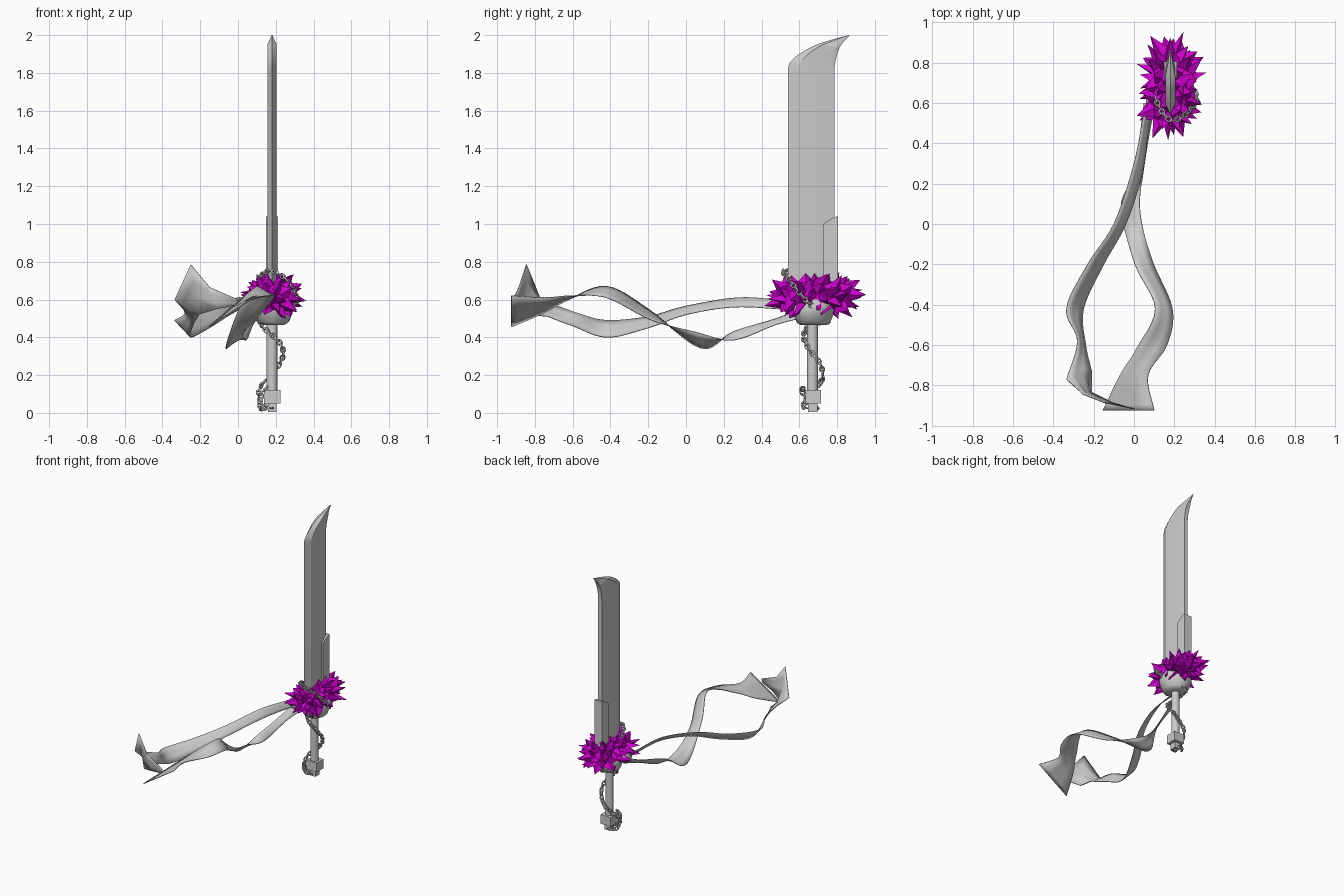
import bpy, bmesh, math, random
from mathutils import Vector, Matrix

if "Cube" in bpy.data.objects:
    bpy.data.objects.remove(bpy.data.objects["Cube"])

random.seed(4)
CX, CY = 0.18, 0.67      # handle axis


def material(name, rgb):
    m = bpy.data.materials.new(name)
    m.diffuse_color = (*rgb, 1)
    m.use_nodes = True
    m.node_tree.nodes["Principled BSDF"].inputs["Base Color"].default_value = m.diffuse_color
    return m


GREY = material("steel grey", (0.6, 0.6, 0.6))
PURPLE = material("purple fur", (0.62, 0.0, 0.62))


def finish(name, bm, mat, smooth=None):
    bmesh.ops.recalc_face_normals(bm, faces=bm.faces)
    me = bpy.data.meshes.new(name)
    bm.to_mesh(me)
    bm.free()
    ob = bpy.data.objects.new(name, me)
    bpy.context.collection.objects.link(ob)
    me.materials.append(mat)
    if smooth:
        bpy.ops.object.select_all(action='DESELECT')
        ob.select_set(True)
        bpy.context.view_layer.objects.active = ob
        bpy.ops.object.shade_smooth_by_angle(angle=math.radians(smooth))
    return ob


def loft(name, rings, mat, closed=True, smooth=None):
    """Skin a list of equal-sized rings; closed rings get end caps."""
    bm = bmesh.new()
    rows = [[bm.verts.new(p) for p in r] for r in rings]
    n = len(rows[0])
    for a, b in zip(rows, rows[1:]):
        for i in range(n if closed else n - 1):
            j = (i + 1) % n
            bm.faces.new((a[i], a[j], b[j], b[i]))
    if closed:
        bm.faces.new(rows[0])
        bm.faces.new(rows[-1])
    return finish(name, bm, mat, smooth)


def box(name, lo, hi):
    x0, y0, z0 = lo
    x1, y1, z1 = hi
    return loft(name, [[(x0, y0, z), (x1, y0, z), (x1, y1, z), (x0, y1, z)] for z in (z0, z1)], GREY)


def ellipse(cx, cy, z, rx, ry, n=16, wave=0.0):
    return [(cx + rx * math.cos(t), cy + ry * math.sin(t), z + wave * math.sin(2 * t + 0.6))
            for t in (2 * math.pi * i / n for i in range(n))]


def spline(pts, steps):
    """Catmull-Rom curve through the points."""
    p = [Vector(q) for q in pts]
    p = [2 * p[0] - p[1]] + p + [2 * p[-1] - p[-2]]
    out = []
    for a, b, c, d in zip(p, p[1:], p[2:], p[3:]):
        for i in range(steps):
            t = i / steps
            out.append(0.5 * (2 * b + (c - a) * t + (2 * a - 5 * b + 4 * c - d) * t * t
                              + (3 * b - a - 3 * c + d) * t ** 3))
    return out + [p[-2]]


# Blade: sharp front edge, wide bevel, flat spine, swept tip
front = [(0, .54, 1.82), (0, .55, 1.855), (0, .60, 1.90), (0, .68, 1.945), (0, .77, 1.975), (0, .862, 2.0)]
back = [(0, .785, 1.80), (0, .787, 1.83), (0, .795, 1.88), (0, .81, 1.925), (0, .83, 1.96), (0, .866, 1.998)]
edges = [(Vector((0, .54, .55)), Vector((0, .785, .55)))] + list(zip(spline(front, 4), spline(back, 4)))
rings = []
for f, b in edges:
    k = min(1, (b - f).length / 0.12 + 0.05)
    def at(t, x):
        return f.lerp(b, t) + Vector((CX + x * k, 0, 0))
    rings.append([at(0, 0), at(.22, .025), at(.85, .021), at(1, .015),
                  at(1, -.015), at(.85, -.021), at(.22, -.025)])
loft("blade", rings, GREY, smooth=12)

# Spine brace with slanted top
side = [(.725, .55), (.806, .55), (.806, 1.04), (.785, 1.037), (.725, 1.0)]
loft("spine_brace", [[(x, y, z) for y, z in side] for x in (CX - .032, CX + .032)], GREY)

# Handle and pommel
loft("handle", [ellipse(CX, CY, z, .029, .029, 14) for z in (.10, .52)], GREY, smooth=40)
box("pommel_block", (.138, .632, .05), (.225, .715, .12))
box("pommel_foot", (.158, .645, .005), (.205, .695, .05))

# Cloth wrap below the fur, with a knot where the ribbons leave
loft("cloth_wrap", [ellipse(.185, .675, z, rx, ry, 20, wv) for z, rx, ry, wv in
                    ((.465, .06, .07, 0), (.48, .085, .088, .005), (.52, .103, .102, .012),
                     (.56, .113, .122, .018), (.60, .09, .11, .01))], GREY, smooth=50)
bm = bmesh.new()
bmesh.ops.create_icosphere(bm, subdivisions=2, radius=1, matrix=Matrix.Translation((.092, .60, .56))
                           @ Matrix.Diagonal((.035, .07, .045, 1)))
finish("cloth_knot", bm, GREY, 60)

# Two flowing ribbons, each given by its pair of edges
upper = [((.05, .60, .585), (.10, .60, .54)), ((.04, .50, .595), (.075, .49, .55)),
         ((-.005, .28, .61), (.04, .25, .56)),
         ((-.10, 0, .565), (-.04, 0, .52)), ((-.23, -.2, .51), (-.15, -.2, .45)),
         ((-.335, -.42, .49), (-.25, -.42, .40)), ((-.28, -.58, .53), (-.24, -.6, .46)),
         ((-.335, -.77, .60), (-.21, -.73, .51))]
lower = [((.05, .60, .55), (.11, .60, .50)), ((.035, .48, .50), (.08, .47, .465)),
         ((0, .25, .43), (.045, .25, .385)),
         ((-.065, .08, .342), (.03, .06, .425)), ((.005, -.2, .55), (.09, -.18, .49)),
         ((.105, -.42, .67), (.19, -.42, .61)), ((.01, -.62, .60), (.165, -.6, .62)),
         ((-.07, -.75, .53), (.07, -.75, .61)), ((-.155, -.925, .455), (.10, -.925, .62))]
# pointed flare that closes the upper ribbon
flare = [((-.25, -.845, .785), (-.21, -.835, .52)), ((-.15, -.885, .665), (-.11, -.885, .55)),
         ((0, -.915, .60), (-.01, -.915, .57))]
for name, pairs, tail in (("upper_ribbon", upper, flare), ("lower_ribbon", lower, [])):
    left = spline([p[0] for p in pairs], 6) + [Vector(p[0]) for p in tail]
    right = spline([p[1] for p in pairs], 6) + [Vector(p[1]) for p in tail]
    ob = loft(name, [[a.lerp(b, t / 3) for t in range(4)] for a, b in zip(left, right)], GREY, False, 60)
    mod = ob.modifiers.new("thickness", 'SOLIDIFY')
    mod.thickness = 0.005
    mod.offset = 0

# Fur collar: faceted core covered in broad leaf-like spikes
C = Vector((.183, .683, .62))
R = Vector((.094, .185, .085))


def shell(d):
    """Point on a boxy ellipsoid in direction d."""
    k = (abs(d.x) ** 3 + abs(d.y) ** 3 + abs(d.z) ** 3) ** (1 / 3)
    return Vector(d[i] / k * R[i] for i in range(3))


bm = bmesh.new()
bmesh.ops.create_icosphere(bm, subdivisions=2, radius=1)
for v in bm.verts:
    v.co = C + shell(v.co.normalized()) * random.uniform(.9, 1.06)
N = 74
for i in range(N):
    z = 1 - 2 * (i + .5) / N
    t = i * 2.39996
    d = Vector((math.sqrt(1 - z * z) * math.cos(t), math.sqrt(1 - z * z) * math.sin(t), z))
    p = shell(d)
    out = Vector(p[k] / R[k] ** 1.4 for k in range(3)).normalized()
    out = (out + Vector((random.uniform(-.4, .4), random.uniform(-.4, .4), random.uniform(-.2, .4)))).normalized()
    length = random.uniform(.07, .105) * (1 - .4 * abs(out.z)) * (1 + .25 * abs(d.y))
    u = out.orthogonal().normalized()
    w = out.cross(u)
    base = C + p * .86
    a0 = random.uniform(0, 3)
    foot = [bm.verts.new(base + (u * math.cos(a0 + k * math.pi / 2)
                                 + w * math.sin(a0 + k * math.pi / 2)) * (.05, .03)[k % 2]) for k in range(4)]
    tip = bm.verts.new(base + out * length)
    for k in range(4):
        bm.faces.new((foot[k], foot[(k + 1) % 4], tip))
    bm.faces.new(foot[::-1])
finish("fur_collar", bm, PURPLE)


# Chains: alternating oval links spaced along a path
def chain(name, path, pitch=0.024):
    pts = spline(path, 24)
    spots, run = [], 0.0
    for a, b in zip(pts, pts[1:]):
        run += (b - a).length
        if run >= pitch:
            spots.append((b, (b - a).normalized()))
            run = 0.0
    bm = bmesh.new()
    for i, (p, d) in enumerate(spots):
        u = d.orthogonal().normalized()
        u = Matrix.Rotation(math.pi / 4 + (i % 2) * math.pi / 2, 3, d) @ u
        w = d.cross(u)
        rows = []
        for k in range(8):
            t = 2 * math.pi * (k + .5) / 8
            radial = d * math.cos(t) * 1.35 + u * math.sin(t)
            rows.append([bm.verts.new(p + radial * (.0125 + .005 * math.cos(s)) + w * .006 * math.sin(s))
                         for s in (math.pi / 4 + j * math.pi / 2 for j in range(4))])
        for k in range(8):
            a, b = rows[k], rows[(k + 1) % 8]
            for j in range(4):
                bm.faces.new((a[j], a[(j + 1) % 4], b[(j + 1) % 4], b[j]))
    return finish(name, bm, GREY)


chain("handle_chain", [(.19, .64, .025), (.15, .622, .03), (.118, .63, .06), (.112, .67, .12),
                       (.135, .71, .16), (.18, .725, .20), (.22, .71, .26), (.24, .67, .315),
                       (.222, .632, .37), (.18, .622, .41), (.135, .64, .45), (.12, .68, .475),
                       (.15, .74, .48), (.19, .755, .485)])
chain("pommel_chain", [(.185, .69, .022), (.14, .69, .025), (.118, .66, .03), (.125, .62, .10),
                       (.15, .617, .13)])
chain("collar_chain", [(.10, .64, .70), (.125, .58, .73), (.16, .53, .75), (.20, .515, .745),
                       (.25, .54, .71), (.29, .58, .66), (.31, .63, .60), (.29, .67, .565)])
